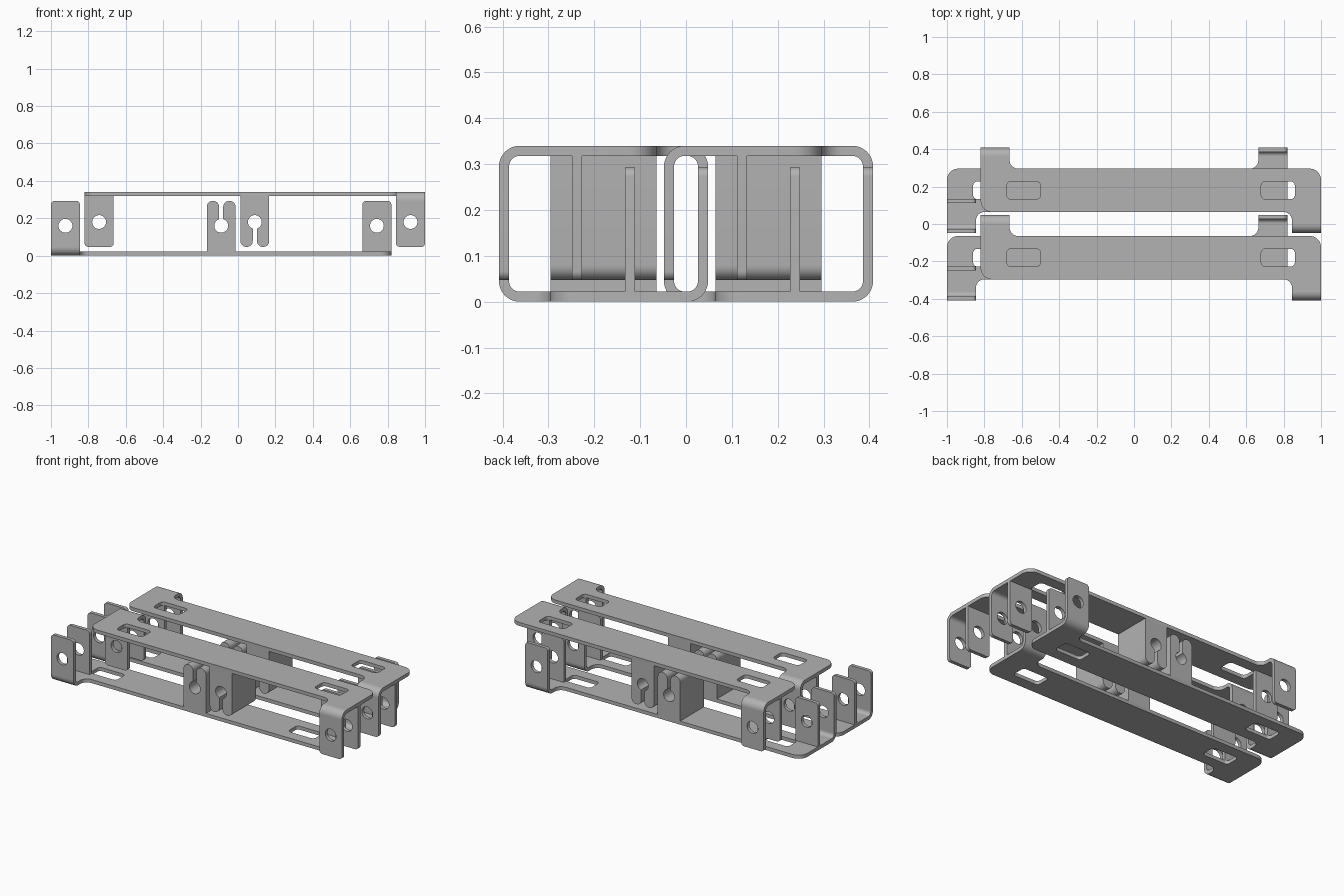
import bpy
import bmesh
from math import pi, sin, cos, asin
from mathutils import Matrix, Vector

cube = bpy.data.objects.get("Cube")
if cube:
    bpy.data.objects.remove(cube, do_unlink=True)

# Main sizes
HEIGHT = 0.34      # full stack height
T = 0.022          # sheet thickness
BEND = 0.045       # outer bend radius
HALF = 0.91        # half length of a bracket
WIDE = 0.116       # half width of the plate
REACH = 0.228      # furthest reach of the outer ears
EAR = 0.155        # ear width
TIP = 0.293        # ear height
PIN_Z, PIN_R = 0.16, 0.037

steel = bpy.data.materials.new("plain grey")
steel.use_nodes = True
GREY = (0.45, 0.45, 0.45, 1)
steel.diffuse_color = GREY
steel.node_tree.nodes["Principled BSDF"].inputs["Base Color"].default_value = GREY


def rounded(corners, steps=8):
    """Outline of right-angled corners (x, y, radius)."""
    out = []
    for i, (x, y, r) in enumerate(corners):
        p = Vector((x, y))
        if r == 0:
            out.append(p)
            continue
        u = (Vector(corners[i - 1][:2]) - p).normalized()
        v = (Vector(corners[(i + 1) % len(corners)][:2]) - p).normalized()
        c = p + (u + v) * r
        for k in range(steps + 1):
            a = pi / 2 * k / steps
            out.append(c - r * (v * cos(a) + u * sin(a)))
    return out


def arc(cx, cy, r, start, end, steps):
    return [Vector((cx + r * cos(start + (end - start) * k / steps),
                    cy + r * sin(start + (end - start) * k / steps)))
            for k in range(steps + 1)]


def circle(cx, cy, r):
    return arc(cx, cy, r, 0, 2 * pi, 32)[:-1]


def sheet(name, loops, thickness, matrix):
    """Extruded flat shape; loops after the first are holes."""
    curve = bpy.data.curves.new(name, 'CURVE')
    curve.dimensions = '2D'
    curve.fill_mode = 'BOTH'
    curve.extrude = thickness / 2
    for loop in loops:
        spline = curve.splines.new('POLY')
        spline.points.add(len(loop) - 1)
        for point, p in zip(spline.points, loop):
            point.co = (p.x, p.y, 0, 1)
        spline.use_cyclic_u = True
    temp = bpy.data.objects.new(name, curve)
    bpy.context.collection.objects.link(temp)
    graph = bpy.context.evaluated_depsgraph_get()
    mesh = bpy.data.meshes.new_from_object(temp.evaluated_get(graph))
    bpy.data.objects.remove(temp, do_unlink=True)
    bpy.data.curves.remove(curve)
    bm = bmesh.new()
    bm.from_mesh(mesh)
    bmesh.ops.remove_doubles(bm, verts=bm.verts, dist=0.00001)
    bmesh.ops.recalc_face_normals(bm, faces=bm.faces)
    bmesh.ops.transform(bm, matrix=matrix, verts=bm.verts)
    bm.to_mesh(mesh)
    bm.free()
    mesh.name = name
    mesh.materials.clear()
    mesh.materials.append(steel)
    mesh.shade_smooth()
    mesh.set_sharp_from_angle(angle=pi / 6)
    return mesh


UPRIGHT = Matrix.Rotation(pi / 2, 4, 'X')                     # outline in x, z
SIDEWAYS = Matrix(((0, 0, 1, 0), (1, 0, 0, 0), (0, 1, 0, 0), (0, 0, 0, 1)))  # y, z
HALF_TURN = Matrix.Rotation(pi, 4, 'Z')
inner_x = HALF - EAR
flat_end = REACH - BEND
ear_x = HALF - EAR / 2

# Long plate with offset ends and two windows
half_outline = [(-HALF, -flat_end, 0), (-inner_x, -flat_end, 0),
                (-inner_x, -WIDE, 0.045), (HALF, -WIDE, 0.06)]
outline = half_outline + [(-x, -y, r) for x, y, r in half_outline]
windows = [rounded([(s * 0.68 - 0.09, -0.047, 0.022), (s * 0.68 + 0.09, -0.047, 0.022),
                    (s * 0.68 + 0.09, 0.047, 0.022), (s * 0.68 - 0.09, 0.047, 0.022)])
           for s in (-1, 1)]
plate = sheet("plate", [rounded(outline)] + windows, T,
              Matrix.Translation((0, 0, T / 2)))


# Ear with a pin hole
def ear(name, y, bottom):
    w = EAR / 2
    shape = rounded([(-w, bottom, 0), (w, bottom, 0), (w, TIP, 0.02), (-w, TIP, 0.02)])
    return sheet(name, [shape, circle(0, PIN_Z, PIN_R)], T,
                 Matrix.Translation((-ear_x, y, 0)) @ UPRIGHT)


outer_ear = ear("outer_ear", -REACH + T / 2, BEND)
inner_ear = ear("inner_ear", -0.058, T / 2)

# Rounded bend between plate and outer ear
bend = sheet("ear_bend",
             [arc(-flat_end, BEND, BEND, pi, 1.5 * pi, 10)
              + arc(-flat_end, BEND, BEND - T, 1.5 * pi, pi, 10)],
             EAR, Matrix.Translation((-ear_x, 0, 0)) @ SIDEWAYS)

# Central block with a keyhole slot
W, SLOT = 0.077, 0.011
gap = asin(SLOT / PIN_R)
right_lobe = rounded([(W, T / 2, 0), (W, TIP, 0.032), (SLOT, TIP, 0.032),
                      (SLOT, PIN_Z, 0)])[:-1]
left_lobe = [Vector((-p.x, p.y)) for p in reversed(right_lobe)]
keyhole = arc(0, PIN_Z, PIN_R, pi / 2 - gap, pi / 2 + gap - 2 * pi, 28)
block = sheet("keyhole_block", [right_lobe + keyhole + left_lobe], 2 * WIDE, UPRIGHT)


def place(name, mesh, matrix):
    ob = bpy.data.objects.new(name, mesh)
    ob.matrix_world = matrix
    bpy.context.collection.objects.link(ob)


# Four brackets: a lower and an inverted upper one in each row
for row, y in (("front", -0.18), ("back", 0.18)):
    lower = Matrix.Translation((-0.09, y, 0))
    upper = Matrix.Translation((0.09, y, HEIGHT)) @ Matrix.Rotation(pi, 4, 'Y')
    for level, base in (("lower", lower), ("upper", upper)):
        tag = f"{row}_{level}_"
        place(tag + "plate", plate, base)
        place(tag + "keyhole_block", block, base)
        for end, turn in (("near", Matrix.Identity(4)), ("far", HALF_TURN)):
            for mesh in (outer_ear, inner_ear, bend):
                place(f"{tag}{end}_{mesh.name}", mesh, base @ turn)
